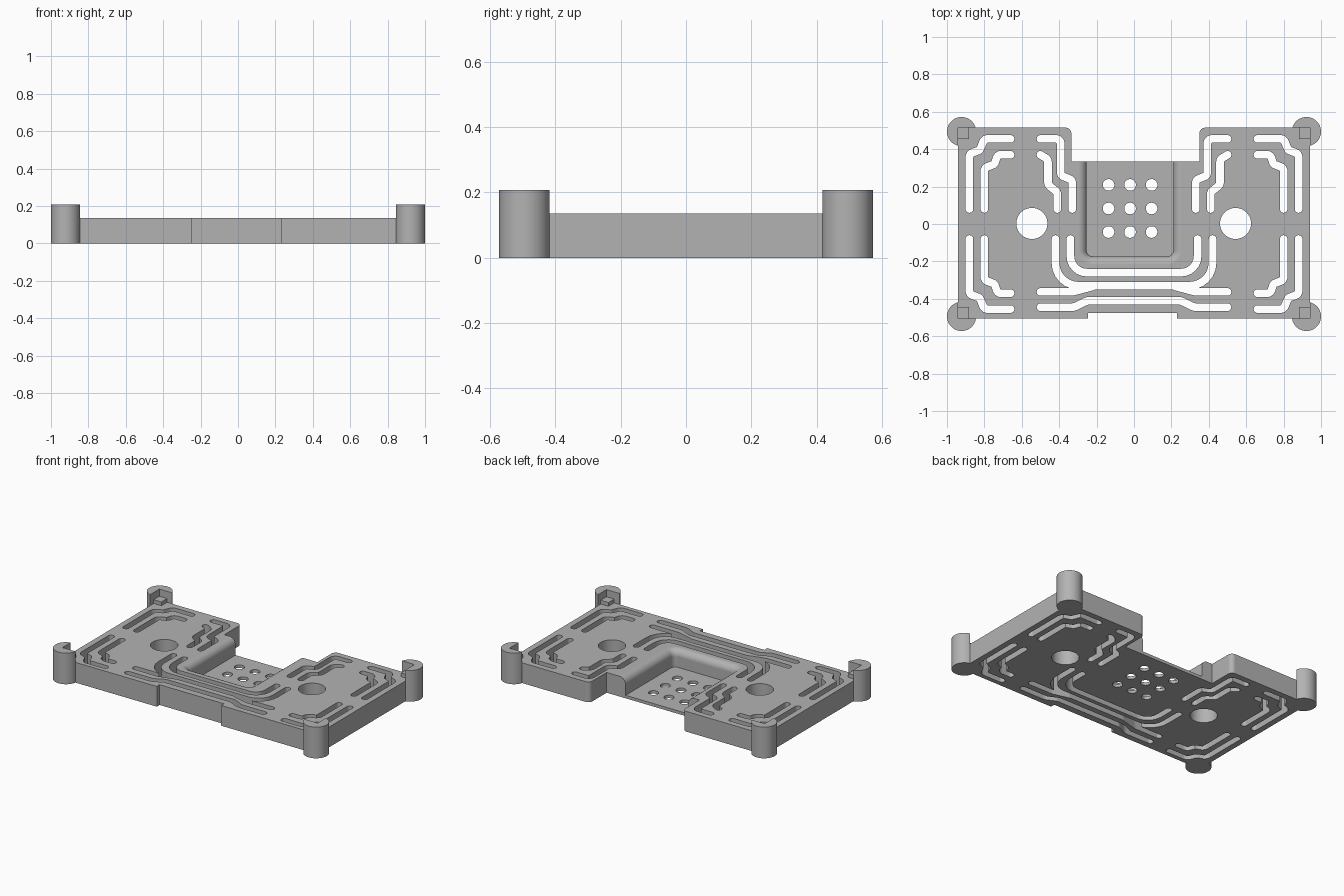
import bpy, bmesh, math
from mathutils import Vector

cube = bpy.data.objects.get("Cube")
if cube:
    bpy.data.objects.remove(cube)

THICK = 0.135      # plate thickness
FLOOR = 0.02       # pocket floor thickness
SLOT = 0.041       # slot width

grey = bpy.data.materials.new("plain grey")
grey.use_nodes = True
colour = (0.45, 0.45, 0.45, 1)
grey.diffuse_color = colour
grey.node_tree.nodes["Principled BSDF"].inputs["Base Color"].default_value = colour


def rounded(points, radius, closed=False, steps=6):
    """Round the corners of a path with short arcs."""
    pts = [Vector(p) for p in points]
    out = []
    for i, p in enumerate(pts):
        if not closed and i in (0, len(pts) - 1):
            out.append(p)
            continue
        a, b = pts[i - 1] - p, pts[(i + 1) % len(pts)] - p
        half = a.angle(b) / 2
        reach = min(radius / math.tan(half), a.length * 0.49, b.length * 0.49)
        r = reach * math.tan(half)
        a.normalize(), b.normalize()
        centre = p + (a + b).normalized() * (r / math.sin(half))
        start, end = p + a * reach - centre, p + b * reach - centre
        turn = start.angle_signed(end)
        n = max(2, round(steps * abs(turn) / (math.pi / 2)))
        for k in range(n + 1):
            t = -turn * k / n
            c, s = math.cos(t), math.sin(t)
            out.append(centre + Vector((start.x * c - start.y * s, start.x * s + start.y * c)))
    return out


def stroke(path, width=SLOT, cap=8):
    """Outline of a round-ended slot along a path."""
    h = width / 2

    def side(pts):
        res = []
        for i, p in enumerate(pts):
            d1 = (p - pts[i - 1]).normalized() if i else None
            d2 = (pts[i + 1] - p).normalized() if i < len(pts) - 1 else None
            d1, d2 = d1 or d2, d2 or d1
            d = (d1 + d2).normalized()
            res.append(p + Vector((d.y, -d.x)) * (h / max(d.dot(d1), 0.5)))
        end, d = pts[-1], (pts[-1] - pts[-2]).normalized()
        n = Vector((d.y, -d.x))
        for k in range(1, cap):
            t = math.pi * k / cap
            res.append(end + n * (h * math.cos(t)) + d * (h * math.sin(t)))
        return res
    return side(path) + side(path[::-1])


def circle(x, y, r, n=32):
    return [Vector((x + r * math.cos(math.tau * k / n), y + r * math.sin(math.tau * k / n)))
            for k in range(n)]


def loft(name, solids):
    """Mesh object; every solid is a list of (outline, height) layers."""
    bm = bmesh.new()
    for layers in solids:
        rings = [[bm.verts.new((p[0], p[1], z)) for p in pts] for pts, z in layers]
        bm.faces.new(rings[0][::-1])
        bm.faces.new(rings[-1])
        for lo, hi in zip(rings, rings[1:]):
            for i in range(len(lo)):
                j = (i + 1) % len(lo)
                bm.faces.new((lo[i], lo[j], hi[j], hi[i]))
    bmesh.ops.recalc_face_normals(bm, faces=bm.faces)
    mesh = bpy.data.meshes.new(name)
    bm.to_mesh(mesh)
    bm.free()
    mesh.materials.append(grey)
    obj = bpy.data.objects.new(name, mesh)
    bpy.context.collection.objects.link(obj)
    return obj


def prism(pts, z0=-0.1, z1=0.3):
    return [(pts, z0), (pts, z1)]


def box(x0, x1, y0, y1):
    (x0, x1), (y0, y1) = sorted((x0, x1)), sorted((y0, y1))
    return [(x0, y0), (x1, y0), (x1, y1), (x0, y1)]


def activate(obj):
    bpy.ops.object.select_all(action='DESELECT')
    obj.select_set(True)
    bpy.context.view_layer.objects.active = obj


def cut(obj, solids):
    cutter = loft("cutter", solids)
    cutter.hide_render = True
    mod = obj.modifiers.new("cut", 'BOOLEAN')
    mod.operation, mod.solver, mod.object = 'DIFFERENCE', 'EXACT', cutter
    activate(obj)
    bpy.ops.object.modifier_apply(modifier=mod.name)
    bpy.data.objects.remove(cutter)


def smooth(obj):
    activate(obj)
    bpy.ops.object.shade_smooth_by_angle(angle=math.radians(28))
    mod = obj.modifiers.new("face weights", 'WEIGHTED_NORMAL')
    mod.keep_sharp = True


def flip(path, sx=1, sy=1):
    return [(x * sx, y * sy) for x, y in path]


def symmetric(path):
    return path + flip(path, -1)[::-1]


# Plate outline: back bay, shallow front recess
bay = rounded([(0.94, 0.515), (0.35, 0.515), (0.35, 0.335)], 0.03)
bay_left = rounded([(-0.335, 0.335), (-0.335, 0.515), (-0.94, 0.515)], 0.03)
outline = [(-0.94, -0.505), (-0.245, -0.505), (-0.245, -0.475), (0.23, -0.475),
           (0.23, -0.505), (0.94, -0.505)] + bay + bay_left
plate = loft("base_plate", [prism(outline, 0, THICK)])

# Pocket open at the back, with a rounded rim
R = 0.045
layers = []
for k in range(-1, 10):
    t = math.pi / 2 * max(k, 0) / 9
    d = R * (1 - math.cos(t))
    z = FLOOR if k < 0 else THICK - R + R * math.sin(t)
    ring = rounded([(-0.253 - d, -0.173 - d), (0.21 + d, -0.173 - d),
                    (0.21 + d, 0.7), (-0.253 - d, 0.7)], 0.03 + d, True)
    layers.append((ring, z))
layers.append((layers[-1][0], 0.3))
cut(plate, [layers])

# Stepped corner slots, mirrored to the four corners
corner = [[(-0.88, 0.08), (-0.88, 0.375), (-0.825, 0.395), (-0.8, 0.455), (-0.66, 0.455)],
          [(-0.8, 0.08), (-0.8, 0.3), (-0.745, 0.32), (-0.73, 0.37), (-0.66, 0.37)]]
# Stepped slots beside the bay, mirrored left and right
beside = [[(-0.5, 0.455), (-0.392, 0.455), (-0.392, 0.26), (-0.33, 0.235), (-0.33, 0.08)],
          [(-0.5, 0.37), (-0.46, 0.345), (-0.46, 0.21), (-0.41, 0.17), (-0.41, 0.08)]]
paths = [rounded(flip(p, sx, sy), 0.025) for p in corner for sx in (1, -1) for sy in (1, -1)]
paths += [rounded(flip(p, sx), 0.025) for p in beside for sx in (1, -1)]

# Slots running around the pocket and along the front edge
paths.append(rounded(symmetric([(-0.34, -0.08), (-0.34, -0.26)]), 0.13))
paths.append(rounded(symmetric([(-0.5, -0.445), (-0.32, -0.445), (-0.25, -0.41)]), 0.06))
slots = [prism(stroke(p)) for p in paths]

# Round holes
holes = [prism(circle(x, 0.003, 0.083, 48)) for x in (-0.546, 0.543)]
holes += [prism(circle(-0.021 + 0.115 * i, 0.083 + 0.126 * j, 0.031))
          for i in (-1, 0, 1) for j in (-1, 0, 1)]
cut(plate, slots + holes)

# Outer U slot and its side branches
cut(plate, [prism(stroke(rounded(symmetric([(-0.42, -0.08), (-0.42, -0.33)]), 0.2)))])
branch = [(-0.5, -0.363), (-0.33, -0.363), (-0.22, -0.334)]
cut(plate, [prism(stroke(rounded(flip(branch, s), 0.06))) for s in (1, -1)])
smooth(plate)

# Corner posts with an open inner quarter and a small locating peg
for sx, side in ((-1, "right"), (1, "left")):
    for sy, end in ((-1, "front"), (1, "back")):
        cx, cy = 0.94 * sx, (0.515 if sy > 0 else -0.505)
        post = loft(f"{end}_{side}_post", [prism(circle(0.922 * sx, 0.494 * sy, 0.078, 48), 0, 0.208)])
        cut(post, [prism(box(cx, cx - 0.3 * sx, cy, cy - 0.3 * sy), THICK - 0.002)])
        smooth(post)
        loft(f"{end}_{side}_peg",
             [prism(box(cx, cx - 0.057 * sx, cy, cy - 0.06 * sy), THICK - 0.01, 0.16)])
